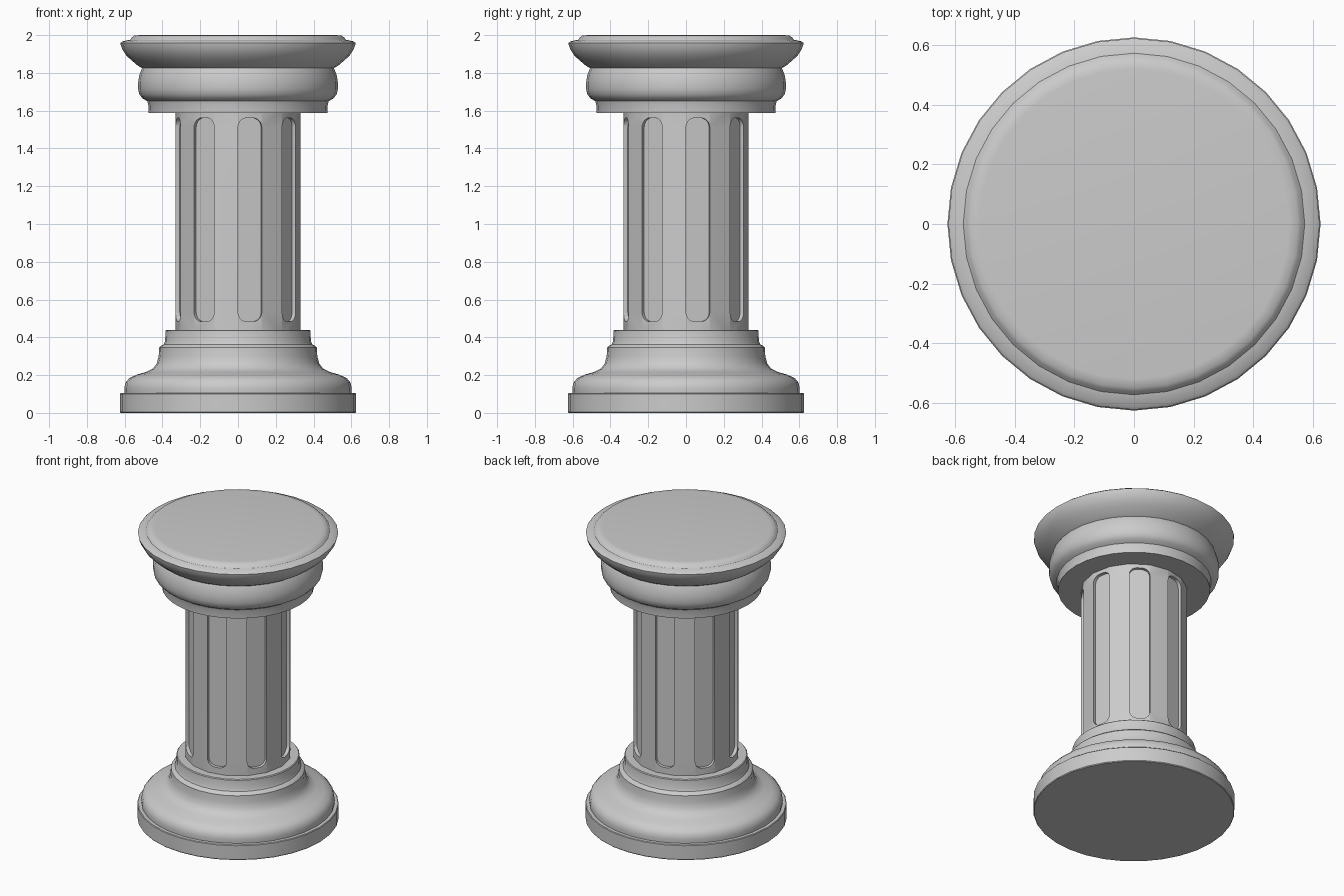
import bpy, bmesh
from math import sin, cos, pi, radians
from mathutils import Vector

if "Cube" in bpy.data.objects:
    bpy.data.objects.remove(bpy.data.objects["Cube"])


def finish(bm, name):
    bmesh.ops.remove_doubles(bm, verts=bm.verts, dist=1e-5)
    bmesh.ops.recalc_face_normals(bm, faces=bm.faces)
    mesh = bpy.data.meshes.new(name)
    bm.to_mesh(mesh)
    bm.free()
    ob = bpy.data.objects.new(name, mesh)
    bpy.context.collection.objects.link(ob)
    bpy.ops.object.select_all(action='DESELECT')
    ob.select_set(True)
    bpy.context.view_layer.objects.active = ob
    bpy.ops.object.shade_smooth_by_angle(angle=radians(35))
    return ob


def lathe(name, profile, sides=32):
    """Turn an (radius, height) profile round z and cap both ends."""
    bm = bmesh.new()
    rings = [[bm.verts.new((r * cos(2 * pi * i / sides), r * sin(2 * pi * i / sides), z))
              for i in range(sides)] for r, z in profile]
    for a, b in zip(rings, rings[1:]):
        for i in range(sides):
            j = (i + 1) % sides
            bm.faces.new((a[i], a[j], b[j], b[i]))
    bm.faces.new(rings[0][::-1])
    bm.faces.new(rings[-1])
    return finish(bm, name)


# Base: plinth disc and stepped mouldings
lathe("plinth", [(0.622, 0), (0.626, 0.005), (0.626, 0.1), (0.622, 0.104)])
lathe("base_moulding", [
    (0.60, 0.10), (0.602, 0.13), (0.596, 0.16), (0.575, 0.185), (0.535, 0.203),
    (0.485, 0.217), (0.45, 0.235), (0.43, 0.262), (0.42, 0.30), (0.417, 0.345),
    (0.408, 0.355), (0.393, 0.363), (0.386, 0.38), (0.383, 0.435), (0.378, 0.44)])

# Capital: neck ring, rounded band and flared top
lathe("capital", [
    (0.473, 1.587), (0.475, 1.63), (0.48, 1.65), (0.505, 1.665), (0.522, 1.685),
    (0.529, 1.715), (0.529, 1.75), (0.522, 1.79), (0.511, 1.818), (0.508, 1.825),
    (0.53, 1.838), (0.562, 1.865), (0.59, 1.89), (0.61, 1.92), (0.62, 1.945),
    (0.623, 1.958), (0.612, 1.967), (0.573, 1.975), (0.562, 1.987), (0.55, 1.997),
    (0.52, 2.0)])

# Shaft: 16 sides, every second one sunk as a round-ended flute
R, SIDES, DEPTH = 0.33, 16, 0.022
Z0, Z1, FLUTE0, FLUTE1, CORNER = 0.42, 1.60, 0.483, 1.562, 0.05
half = R * sin(pi / SIDES)
apothem = R * cos(pi / SIDES)
low, high = FLUTE0 + CORNER, FLUTE1 - CORNER


def arc(cx, cz, start):
    return [(cx + CORNER * cos(start + pi / 2 * k / 5), cz + CORNER * sin(start + pi / 2 * k / 5))
            for k in range(6)]


bottom = arc(-half + CORNER, low, pi) + arc(half - CORNER, low, 1.5 * pi)
top = arc(half - CORNER, high, 0) + arc(-half + CORNER, high, pi / 2)
outline = bottom + top

bm = bmesh.new()
for s in range(SIDES):
    phi = (s + 0.5) * 2 * pi / SIDES
    normal = Vector((sin(phi), -cos(phi), 0))
    side = Vector((cos(phi), sin(phi), 0))

    def verts(points, depth=0.0):
        return [bm.verts.new(normal * (apothem - depth) + side * u + Vector((0, 0, z)))
                for u, z in points]

    if s % 2:
        bm.faces.new(verts([(-half, Z0), (half, Z0), (half, low), (half, high),
                            (half, Z1), (-half, Z1), (-half, high), (-half, low)]))
        continue
    bm.faces.new(verts([(-half, Z0), (half, Z0)] + bottom[::-1]))
    bm.faces.new(verts([(half, Z1), (-half, Z1)] + top[::-1]))
    rim, floor = verts(outline), verts(outline, DEPTH)
    bm.faces.new(floor)
    for i in range(len(rim)):
        j = (i + 1) % len(rim)
        bm.faces.new((rim[i], rim[j], floor[j], floor[i]))
finish(bm, "fluted_shaft")
